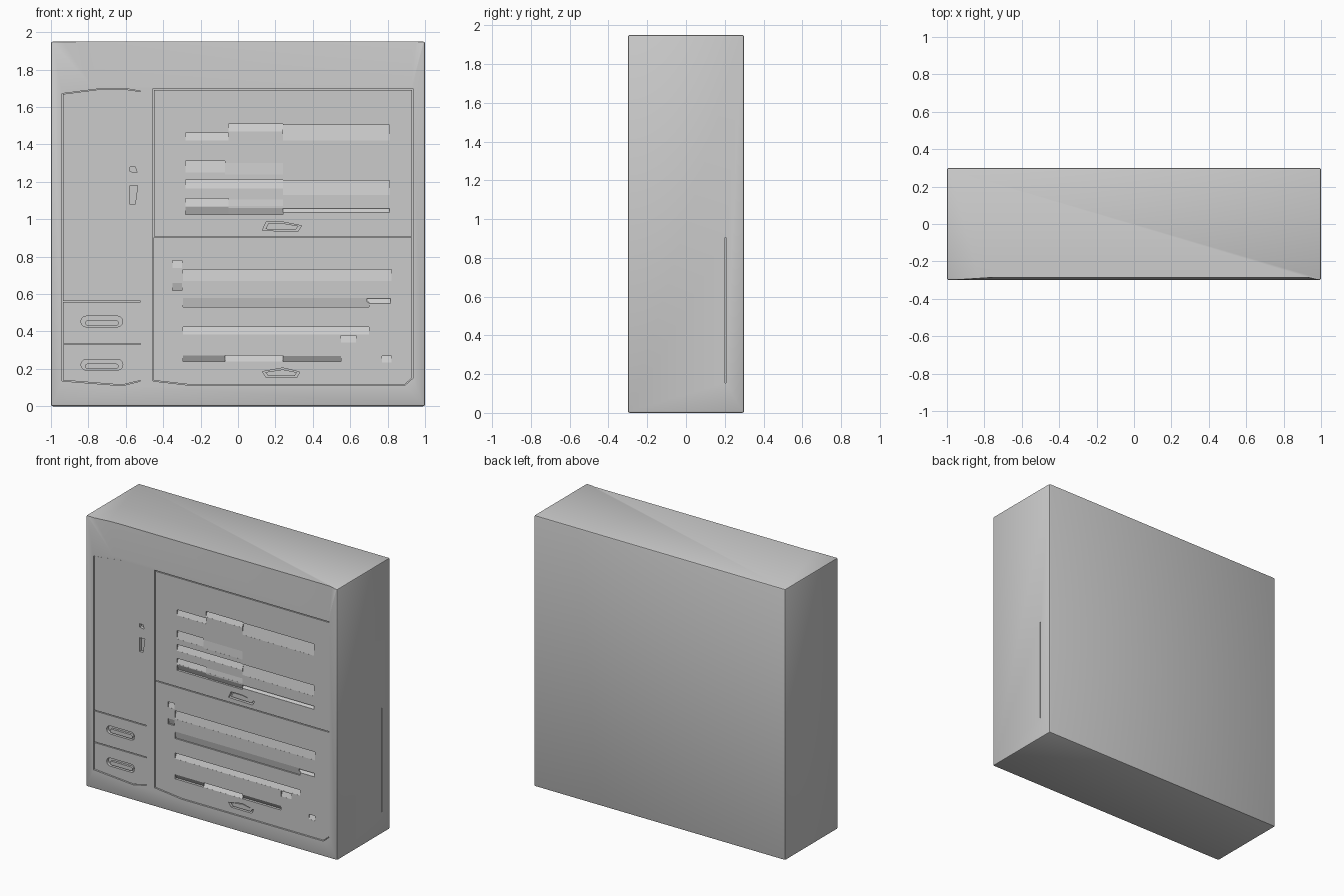
import bpy, bmesh, math

if "Cube" in bpy.data.objects:
    bpy.data.objects.remove(bpy.data.objects["Cube"])

FRONT, DOOR, FLOOR = -0.30, -0.294, -0.262


def finish(bm, name):
    bmesh.ops.recalc_face_normals(bm, faces=bm.faces)
    me = bpy.data.meshes.new(name)
    bm.to_mesh(me)
    bm.free()
    ob = bpy.data.objects.new(name, me)
    bpy.context.collection.objects.link(ob)
    return ob


def hull(bm, pts):
    tmp = bmesh.new()
    for p in pts:
        tmp.verts.new(p)
    bmesh.ops.convex_hull(tmp, input=tmp.verts)
    me = bpy.data.meshes.new("tmp")
    tmp.to_mesh(me)
    tmp.free()
    bm.from_mesh(me)
    bpy.data.meshes.remove(me)


def prism(bm, outline, y0, y1):
    """Extrude an x,z outline between two y planes."""
    a = [bm.verts.new((x, y0, z)) for x, z in outline]
    b = [bm.verts.new((x, y1, z)) for x, z in outline]
    bm.faces.new(a)
    bm.faces.new(b[::-1])
    for i in range(len(a)):
        j = (i + 1) % len(a)
        bm.faces.new((a[i], b[i], b[j], a[j]))


def rect(x0, x1, z0, z1):
    return [(x0, z0), (x1, z0), (x1, z1), (x0, z1)]


def louver(bm, x0, x1, z0, z1, depth):
    """Sloped groove: deepest at the top, or at the bottom when depth < 0."""
    deep, flush = (z1, z0) if depth > 0 else (z0, z1)
    pts = []
    for x in (x0, x1):
        pts += [(x, -0.33, z0), (x, -0.33, z1),
                (x, DOOR + abs(depth), deep), (x, DOOR + 0.0005, flush)]
    hull(bm, pts)


def cut(ob, bm):
    """Subtract the cutter mesh and bake the result."""
    cutter = finish(bm, "cutter")
    cutter.hide_render = True
    mod = ob.modifiers.new("cut", 'BOOLEAN')
    mod.object, mod.solver, mod.use_self = cutter, 'EXACT', True
    deps = bpy.context.evaluated_depsgraph_get()
    me = bpy.data.meshes.new_from_object(ob.evaluated_get(deps))
    ob.modifiers.clear()
    ob.data = me
    bpy.data.objects.remove(cutter)


def panel(name, outline):
    bm = bmesh.new()
    prism(bm, outline, DOOR, FLOOR + 0.004)
    return finish(bm, name)


# cabinet body with softened outer edges
bm = bmesh.new()
bmesh.ops.create_cube(bm, size=1)
for v in bm.verts:
    v.co = (v.co.x * 2, v.co.y * 0.6, (v.co.z + 0.5) * 1.95)
bmesh.ops.bevel(bm, geom=bm.edges[:], offset=0.01, segments=2, profile=0.5, affect='EDGES')
body = finish(bm, "cabinet_body")

# door bays, and a thin slit in the right side
bm = bmesh.new()
prism(bm, [(-0.94, 0.135), (-0.62, 0.11), (-0.52, 0.135), (-0.52, 1.685),
           (-0.58, 1.695), (-0.72, 1.70), (-0.94, 1.672)], -0.35, FLOOR)
prism(bm, [(-0.455, 0.135), (-0.24, 0.11), (0.89, 0.11), (0.935, 0.15),
           (0.935, 1.70), (-0.455, 1.70)], -0.35, FLOOR)
hull(bm, [(x, y, z) for x in (0.99, 1.05) for y in (0.2, 0.206) for z in (0.155, 0.905)])
cut(body, bm)

# header leans back slightly, with a tapered left corner
bm = bmesh.new()
hull(bm, [(x, y, z) for x, yb, z in ((-0.75, -0.284, 1.97), (0.93, -0.284, 1.97),
          (-0.78, FRONT, 1.715), (0.93, FRONT, 1.715),
          (-1.0, FRONT, 1.97), (1.0, FRONT, 1.97)) for y in (yb, -0.34)])
cut(body, bm)

# tall left door with a pull recess
left_door = panel("left_door", [(-0.936, 0.563), (-0.521, 0.563), (-0.521, 1.682),
                                (-0.58, 1.692), (-0.72, 1.697), (-0.936, 1.669)])
bm = bmesh.new()
prism(bm, [(-0.577, 1.255), (-0.54, 1.25), (-0.55, 1.28), (-0.577, 1.28)], -0.33, -0.27)
prism(bm, [(-0.577, 1.08), (-0.55, 1.08), (-0.536, 1.18), (-0.577, 1.18)], -0.33, -0.272)
cut(left_door, bm)

# two drawers with oval finger slots and a bar inside each
drawers = {"upper_drawer": ([(-0.936, 0.335), (-0.521, 0.335), (-0.521, 0.557), (-0.936, 0.557)], 0.453),
           "lower_drawer": ([(-0.936, 0.139), (-0.62, 0.114), (-0.521, 0.138),
                             (-0.521, 0.329), (-0.936, 0.329)], 0.222)}


def oval(half, r, zc, n=6):
    pts = []
    for side, start in ((1, -90), (-1, 90)):
        for i in range(n + 1):
            a = math.radians(start + 180 * i / n)
            pts.append((-0.728 + side * (half - r) + r * math.cos(a), zc + r * math.sin(a)))
    return pts


for name, (outline, zc) in drawers.items():
    drawer = panel(name, outline)
    bm = bmesh.new()
    prism(bm, oval(0.112, 0.029, zc), -0.33, -0.272)
    cut(drawer, bm)
    bm = bmesh.new()
    prism(bm, oval(0.09, 0.014, zc - 0.008), -0.288, -0.268)
    finish(bm, name + "_pull")

# louvred right doors: grooves as x0, x1, z0, z1, depth
upper = [(-0.28, -0.05, 1.42, 1.46, 0.016), (-0.05, 0.24, 1.47, 1.51, 0.018),
         (0.24, 0.81, 1.42, 1.505, 0.018), (-0.28, -0.07, 1.25, 1.31, 0.014),
         (-0.07, 0.24, 1.24, 1.30, 0.006), (-0.28, 0.24, 1.165, 1.21, 0.018),
         (0.24, 0.81, 1.13, 1.207, 0.016), (-0.28, -0.05, 1.07, 1.11, 0.015),
         (-0.05, 0.24, 1.07, 1.105, 0.006), (-0.28, -0.05, 1.025, 1.065, -0.017),
         (-0.05, 0.24, 1.025, 1.06, -0.014), (0.24, 0.81, 1.035, 1.058, 0.02)]
lower = [(-0.295, 0.82, 0.67, 0.73, 0.012), (-0.295, 0.70, 0.53, 0.58, -0.010),
         (-0.295, 0.70, 0.385, 0.425, 0.018), (0.69, 0.815, 0.55, 0.575, 0.018),
         (-0.295, -0.07, 0.24, 0.272, -0.018), (-0.07, 0.24, 0.24, 0.272, 0.022),
         (0.24, 0.55, 0.24, 0.27, -0.018), (0.55, 0.63, 0.34, 0.378, 0.014),
         (0.77, 0.82, 0.235, 0.27, 0.014), (-0.35, -0.30, 0.74, 0.78, 0.012),
         (-0.35, -0.30, 0.62, 0.66, -0.012)]
for name, outline, grooves, pull in (
        ("upper_louvre_door", rect(-0.45, 0.931, 0.907, 1.691), upper,
         [(0.13, 0.94), (0.32, 0.935), (0.34, 0.965), (0.24, 0.985), (0.15, 0.985)]),
        ("lower_louvre_door", [(-0.451, 0.138), (-0.24, 0.114), (0.888, 0.114),
                               (0.931, 0.152), (0.931, 0.901), (-0.451, 0.901)], lower,
         [(0.15, 0.155), (0.315, 0.155), (0.33, 0.183), (0.24, 0.205), (0.13, 0.185)])):
    door = panel(name, outline)
    bm = bmesh.new()
    for g in grooves:
        louver(bm, *g)
    prism(bm, pull, -0.33, -0.27)
    cut(door, bm)
    # small lip filling most of the pull recess
    cx = sum(p[0] for p in pull) / len(pull)
    cz = sum(p[1] for p in pull) / len(pull)
    bm = bmesh.new()
    prism(bm, [(cx + (x - cx) * 0.85, cz + (z - cz) * 0.7) for x, z in pull], -0.287, -0.266)
    finish(bm, name + "_pull")

# smooth the rounded outer edges, keep corners sharp
bpy.ops.object.select_all(action='DESELECT')
for ob in bpy.context.collection.objects:
    ob.select_set(True)
bpy.context.view_layer.objects.active = body
bpy.ops.object.shade_smooth_by_angle(angle=math.radians(35))
